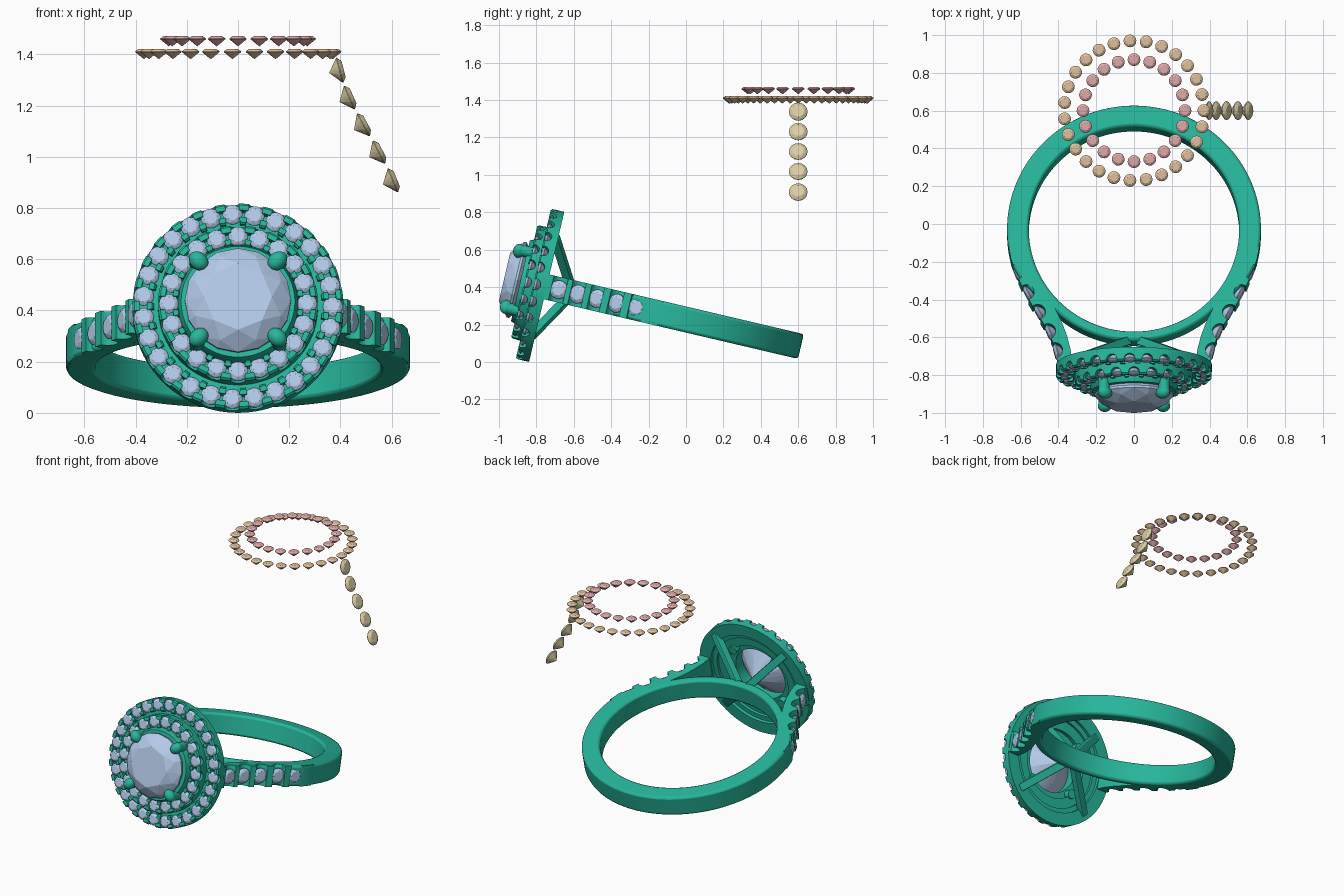
import bpy, bmesh, math
from mathutils import Matrix, Vector

if "Cube" in bpy.data.objects:
    bpy.data.objects.remove(bpy.data.objects["Cube"])

TILT = math.radians(13.2)
S, C = math.sin(TILT), math.cos(TILT)
# Ring frame: x = sideways, y = along finger, z = out through the centre stone
RING = Matrix(((1, 0, 0, 0), (0, S, -C, -0.04), (0, C, S, 0.236), (0, 0, 0, 1)))


def material(name, rgb):
    m = bpy.data.materials.new(name)
    m.diffuse_color = (*rgb, 1)
    m.use_nodes = True
    m.node_tree.nodes["Principled BSDF"].inputs["Base Color"].default_value = m.diffuse_color
    return m


METAL = material("green_metal", (0.02, 0.47, 0.33))
BLUE = material("pale_blue_gem", (0.46, 0.60, 0.83))
PINK = material("pink_gem", (0.74, 0.40, 0.40))
TAN = material("tan_gem", (0.74, 0.53, 0.34))
YELLOW = material("straw_gem", (0.72, 0.62, 0.38))


def make(name, bm, mat, matrix=RING, smooth=False):
    bmesh.ops.recalc_face_normals(bm, faces=bm.faces)
    me = bpy.data.meshes.new(name)
    bm.to_mesh(me)
    bm.free()
    ob = bpy.data.objects.new(name, me)
    bpy.context.collection.objects.link(ob)
    ob.matrix_world = matrix
    me.materials.append(mat)
    if smooth:
        bpy.ops.object.select_all(action='DESELECT')
        ob.select_set(True)
        bpy.context.view_layer.objects.active = ob
        bpy.ops.object.shade_smooth_by_angle(angle=math.radians(35))
    return ob


def bevel(ob, w):
    m = ob.modifiers.new("bevel", 'BEVEL')
    m.width, m.segments, m.limit_method = w, 2, 'ANGLE'
    m.angle_limit = math.radians(40)


def cut(ob, cutter):
    # Apply the subtraction and drop the cutter
    m = ob.modifiers.new("cut", 'BOOLEAN')
    m.object, m.operation, m.solver = cutter, 'DIFFERENCE', 'EXACT'
    bpy.context.view_layer.update()
    new = bpy.data.meshes.new_from_object(ob.evaluated_get(bpy.context.evaluated_depsgraph_get()))
    ob.modifiers.clear()
    ob.data = new
    bpy.data.objects.remove(cutter)


def lathe(bm, section, n=96):
    # Closed (radius, z) section spun about z
    rings = []
    for i in range(n):
        a = 2 * math.pi * i / n
        rings.append([bm.verts.new((r * math.cos(a), r * math.sin(a), z)) for r, z in section])
    k = len(section)
    for i in range(n):
        p, q = rings[i], rings[(i + 1) % n]
        for j in range(k):
            bm.faces.new((p[j], q[j], q[(j + 1) % k], p[(j + 1) % k]))


def aim(pos, normal):
    return Matrix.Translation(pos) @ Vector(normal).to_track_quat('Z', 'Y').to_matrix().to_4x4()


def gem(bm, r, mat):
    # Brilliant cut: hull of table, crown, girdle, pavilion and culet
    part = bmesh.new()
    for n, rad, z, off in ((8, .64, .32, 0), (8, .87, .17, .5), (16, 1, .03, 0),
                           (16, 1, -.03, 0), (8, .5, -.46, .5), (1, 0, -.85, 0)):
        for i in range(n):
            a = 2 * math.pi * (i + off) / n
            part.verts.new((rad * r * math.cos(a), rad * r * math.sin(a), z * r))
    bmesh.ops.convex_hull(part, input=part.verts)
    part.transform(mat)
    me = bpy.data.meshes.new("tmp")
    part.to_mesh(me)
    part.free()
    bm.from_mesh(me)
    bpy.data.meshes.remove(me)


def cylinder(bm, r, depth, mat, seg=20):
    bmesh.ops.create_cone(bm, cap_ends=True, segments=seg, radius1=r, radius2=r, depth=depth, matrix=mat)


def circle(n, r, z):
    return [(2 * math.pi * i / n, Vector((r * math.cos(2 * math.pi * i / n),
                                          r * math.sin(2 * math.pi * i / n), z))) for i in range(n)]


# Finger band, thinner towards the head
bm = bmesh.new()
N, rings = 128, []
for i in range(N):
    a = 2 * math.pi * i / N
    t = max(0, min(1, (math.cos(a) - 0.25) / 0.5))
    ro = 0.672 - 0.062 * t * t * (3 - 2 * t)
    rings.append([bm.verts.new((r * math.sin(a), y, r * math.cos(a)))
                  for r, y in ((.557, -.068), (.557, .068), (ro, .068), (ro, -.068))])
for i in range(N):
    p, q = rings[i], rings[(i + 1) % N]
    for j in range(4):
        bm.faces.new((p[j], q[j], q[(j + 1) % 4], p[(j + 1) % 4]))
bevel(make("finger_band", bm, METAL, smooth=True), .014)

# Shoulders rising to the head, scalloped for the side gems
outer = [(.664, .10), (.65, .17), (.625, .24), (.578, .35), (.525, .44), (.468, .535), (.428, .62), (.408, .69), (.405, .75)]
inner = [(.33, .75), (.335, .66), (.355, .58), (.385, .5), (.43, .41), (.48, .33), (.53, .24), (.575, .10)]
bm = bmesh.new()
f = bm.faces.new([bm.verts.new((x, -.068, d)) for x, d in outer + inner])
ext = bmesh.ops.extrude_face_region(bm, geom=[f])
bmesh.ops.translate(bm, vec=(0, .136, 0), verts=[v for v in ext['geom'] if isinstance(v, bmesh.types.BMVert)])
shoulder = make("shoulders", bm, METAL, smooth=True)
side = [(Vector((x, 0, d)), Vector(n).normalized()) for x, d, n in (
    (.397, .655, (.96, 0, .25)), (.435, .548, (.91, 0, .40)), (.49, .442, (.88, 0, .48)),
    (.55, .335, (.88, 0, .46)), (.605, .225, (.92, 0, .38)))]
bm = bmesh.new()
for p, n in side:
    cylinder(bm, .041, .3, aim(p + n * .022, (0, 1, 0)))
cut(shoulder, make("shoulder_cutter", bm, METAL))
shoulder.modifiers.new("mirror", 'MIRROR').use_mirror_merge = False

# Two halo tiers: grooved rings whose walls are scalloped into split prongs
TIERS = (("outer_halo", 27, .37, .78, .724), ("inner_halo", 20, .27, .83, .762))
for name, n, r, z, bottom in TIERS:
    bm = bmesh.new()
    a, b, top, floor = .042, .014, z + .017, z - .028
    lathe(bm, [(r - a, bottom), (r + a, bottom), (r + a, top - .008), (r + a - .008, top), (r + b, top),
               (r + b, floor), (r - b, floor), (r - b, top), (r - a + .008, top), (r - a, top - .008)], 108)
    halo = make(name, bm, METAL, smooth=True)
    bm = bmesh.new()
    for ang, p in circle(n, r, z + .006):
        cylinder(bm, .029, .12, aim(p, (math.cos(ang), math.sin(ang), 0)), 16)
    cut(halo, make(name + "_cutter", bm, METAL))
    bm = bmesh.new()
    for ang, p in circle(n, r, z):
        gem(bm, .039, Matrix.Translation(p) @ Matrix.Rotation(ang, 4, 'Z'))
    make(name + "_gems", bm, BLUE)

# Web joining the tiers, and the seat under the centre stone
bm = bmesh.new()
lathe(bm, [(.295, .745), (.345, .745), (.345, .775), (.295, .775)])
make("halo_web", bm, METAL, smooth=True)
bm = bmesh.new()
lathe(bm, [(.185, .79), (.235, .79), (.235, .835), (.222, .868), (.19, .868)])
make("stone_seat", bm, METAL, smooth=True)

# Centre stone and side gems
bm = bmesh.new()
gem(bm, .208, Matrix.Translation((0, 0, .889)))
make("centre_stone", bm, BLUE)
bm = bmesh.new()
for s in (1, -1):
    for p, n in side:
        gem(bm, .05, aim((s * (p.x + n.x * .01), 0, p.z + n.z * .01), (s * n.x, 0, n.z)))
make("shoulder_gems", bm, BLUE)

# Claws over the stone and the struts behind the halo
claws, struts = bmesh.new(), bmesh.new()
for i in range(4):
    ang = math.pi / 4 + i * math.pi / 2
    c, s = math.cos(ang), math.sin(ang)
    cylinder(claws, .03, .16, Matrix.Translation((.225 * c, .225 * s, .83)))
    bmesh.ops.create_uvsphere(claws, u_segments=20, v_segments=12, radius=1,
                              matrix=Matrix.Translation((.217 * c, .217 * s, .91)) @ Matrix.Rotation(ang, 4, 'Z')
                              @ Matrix.Diagonal((.042, .034, .034, 1)))
    p, q = Vector((.045 * c, .045 * s, .60)), Vector((.375 * c, .375 * s, .74))
    d = (q - p).normalized()
    t = Vector((-s, c, 0))
    u = d.cross(t)
    basis = Matrix((d, t, u)).transposed().to_4x4()
    bmesh.ops.create_cube(struts, size=1, matrix=Matrix.Translation((p + q) / 2) @ basis
                          @ Matrix.Diagonal(((q - p).length, .05, .045, 1)))
make("claws", claws, METAL, smooth=True)
bevel(make("gallery_struts", struts, METAL), .006)

# Loose gem layout floating above
FLOAT = Matrix.Translation((0, .6, .63))
for (name, n, r, z, _), mat in zip(TIERS, (TAN, PINK)):
    bm = bmesh.new()
    for ang, p in circle(n, r, z):
        gem(bm, .034, Matrix.Translation(p) @ Matrix.Rotation(ang, 4, 'Z'))
    make("loose_" + name + "_gems", bm, mat, FLOAT)
bm = bmesh.new()
for p, n in side:
    gem(bm, .05, aim(p + Vector((0, 0, .053)), n))
make("loose_side_gems", bm, YELLOW, FLOAT)
